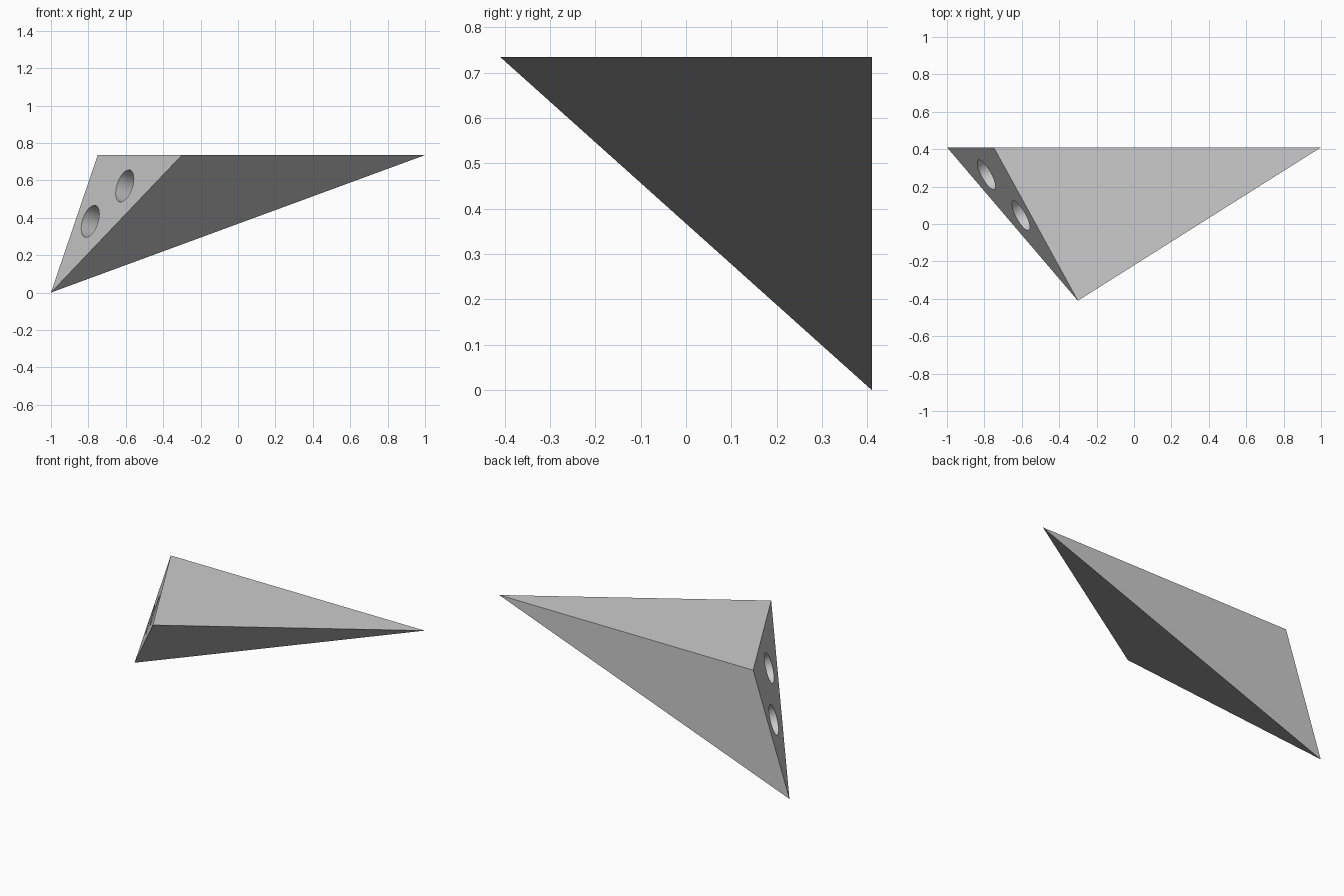
import bpy
import bmesh
import math
from mathutils import Vector

cube = bpy.data.objects.get("Cube")
if cube:
    bpy.data.objects.remove(cube, do_unlink=True)

# Single flat grey
grey = bpy.data.materials.new("light_grey")
grey.use_nodes = True
colour = (0.6, 0.6, 0.6, 1)
grey.diffuse_color = colour
grey.node_tree.nodes["Principled BSDF"].inputs["Base Color"].default_value = colour

# Corners of the wedge
foot = Vector((-1, 0.41, 0))
back = Vector((-0.75, 0.41, 0.735))
front = Vector((-0.30, -0.41, 0.735))
tip = Vector((1, 0.41, 0.735))


def mesh_object(name, bm):
    bmesh.ops.recalc_face_normals(bm, faces=bm.faces)
    mesh = bpy.data.meshes.new(name)
    bm.to_mesh(mesh)
    bm.free()
    mesh.materials.append(grey)
    obj = bpy.data.objects.new(name, mesh)
    bpy.context.collection.objects.link(obj)
    return obj


# Four-sided body
bm = bmesh.new()
bmesh.ops.convex_hull(bm, input=[bm.verts.new(p) for p in (foot, back, front, tip)])
body = mesh_object("wedge_body", bm)

# Blind round holes, square to the narrow end face
inward = (back - foot).cross(front - foot).normalized()
depth, radius = 0.12, 0.089
for x, y, z in ((-0.605, 0.045, 0.57), (-0.787, 0.265, 0.38)):
    centre = Vector((x, y, z))
    centre -= inward * (centre - foot).dot(inward)
    bm = bmesh.new()
    bmesh.ops.create_cone(bm, cap_ends=True, segments=64, radius1=radius,
                          radius2=radius, depth=depth * 2)
    cutter = mesh_object("hole_cutter", bm)
    cutter.rotation_mode = "QUATERNION"
    cutter.rotation_quaternion = inward.to_track_quat("Z", "Y")
    cutter.location = centre
    cutter.hide_render = True

    cut = body.modifiers.new("hole", "BOOLEAN")
    cut.operation = "DIFFERENCE"
    cut.solver = "EXACT"
    cut.object = cutter
    bpy.context.view_layer.objects.active = body
    bpy.ops.object.modifier_apply(modifier=cut.name)
    bpy.data.objects.remove(cutter, do_unlink=True)

# Smooth hole walls, crisp edges
bpy.ops.object.select_all(action="DESELECT")
body.select_set(True)
bpy.context.view_layer.objects.active = body
bpy.ops.object.shade_smooth_by_angle(angle=math.radians(30))
